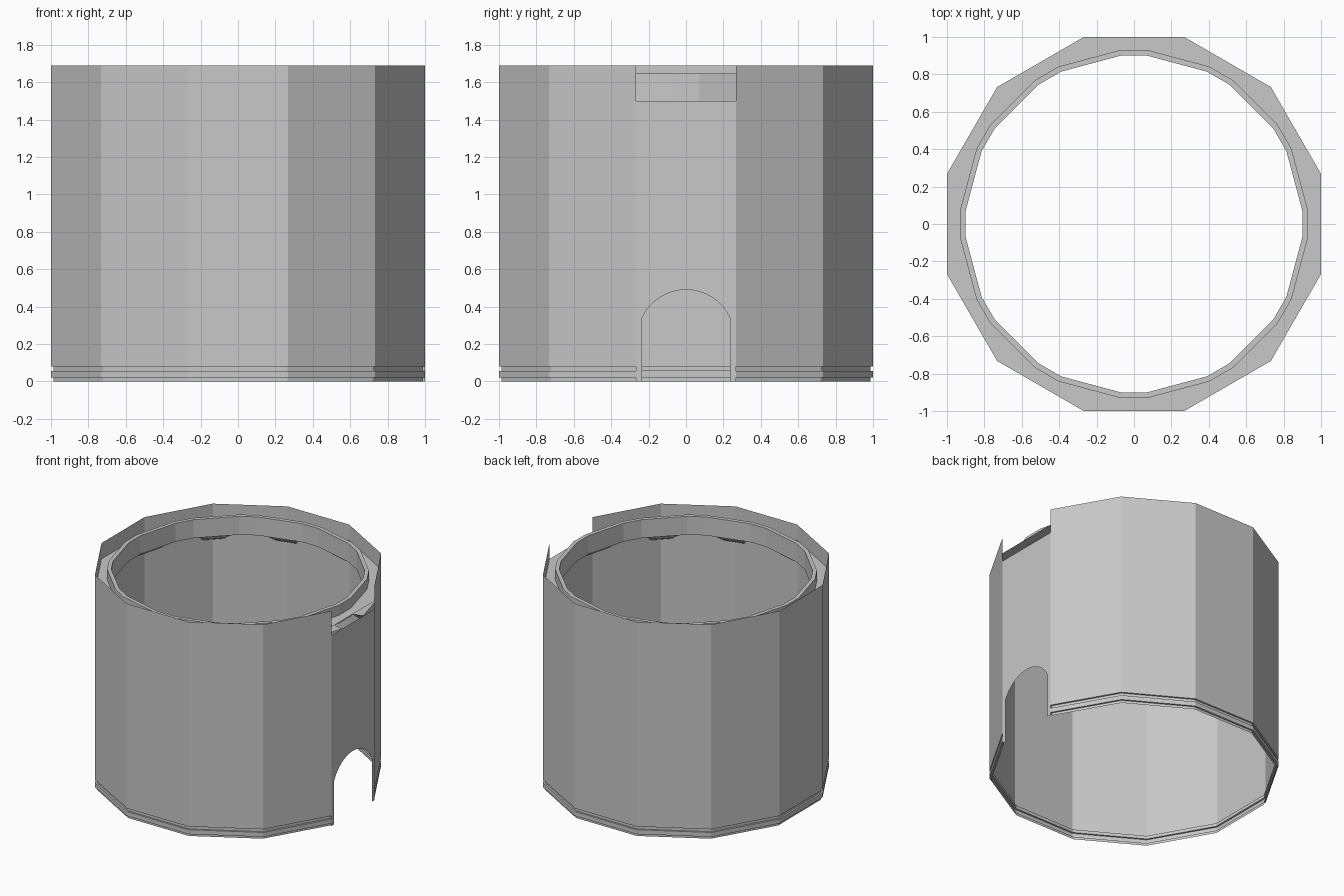
import bpy, bmesh, math
from math import radians, cos, sin, tan

if "Cube" in bpy.data.objects:
    bpy.data.objects.remove(bpy.data.objects["Cube"])

mat = bpy.data.materials.new("stone_grey")
mat.diffuse_color = (0.58, 0.58, 0.58, 1)
mat.use_nodes = True
mat.node_tree.nodes["Principled BSDF"].inputs["Base Color"].default_value = mat.diffuse_color

SIDE = radians(30)
HALF = tan(radians(15))          # half width of one wall side (apothem 1)
TOP, NOTCH, FLOOR, LIP = 1.69, 1.50, 1.565, 1.645


def make(name, faces, recalc=False):
    """Mesh object from a list of point loops."""
    bm = bmesh.new()
    for f in faces:
        bm.faces.new([bm.verts.new(p) for p in f])
    bmesh.ops.remove_doubles(bm, verts=bm.verts, dist=0.0005)
    if recalc:
        bmesh.ops.recalc_face_normals(bm, faces=bm.faces)
    me = bpy.data.meshes.new(name)
    bm.to_mesh(me)
    bm.free()
    me.materials.append(mat)
    ob = bpy.data.objects.new(name, me)
    bpy.context.collection.objects.link(ob)
    return ob


def polar(r, a, z):
    return (r * cos(a), r * sin(a), z)


# Outer wall: eleven sides with two grooves at the foot
G = 0.987
profile = [(G, 0), (G, 0.02), (1, 0.02), (1, 0.055), (G, 0.055), (G, 0.08), (1, 0.08), (1, TOP)]
R = 1 / cos(SIDE / 2)
faces = []
for k in range(1, 12):
    a, b = (k - 0.5) * SIDE, (k + 0.5) * SIDE
    for (r0, z0), (r1, z1) in zip(profile, profile[1:]):
        faces.append([polar(R * r0, a, z0), polar(R * r0, b, z0),
                      polar(R * r1, b, z1), polar(R * r1, a, z1)])
# groove ends beside the door side
for s in (-1, 1):
    for z0, z1 in ((0, 0.02), (0.055, 0.08)):
        a = s * SIDE / 2
        faces.append([polar(R * r, a, z) for r, z in ((G, z0), (1, z0), (1, z1), (G, z1))][::s])
make("outer_wall", faces)

# Door side: arched opening at the foot, parapet left out above the notch
DW, SPRING, RISE = 0.235, 0.34, 0.15
ar = (DW**2 + RISE**2) / (2 * RISE)
span = math.asin(DW / ar)
N = 16
arch = [(1, ar * sin(t), SPRING + RISE - ar + ar * cos(t))
        for t in (-span + 2 * span * i / N for i in range(N + 1))]
make("door_side", [[(1, -HALF, 0), (1, -DW, 0)] + arch +
                   [(1, DW, 0), (1, HALF, 0), (1, HALF, NOTCH), (1, -HALF, NOTCH)]])

# Angles shared by the floor and the inner ring (corners bevelled)
BEV = radians(4.45)
angles = [k * SIDE + d for k in range(12) for d in (-BEV, BEV, SIDE / 2)]


def ring_r(a, r):
    """Radius of the bevelled inner polygon whose corners have radius r."""
    d = abs((a + SIDE / 2) % SIDE - SIDE / 2)
    return r if d < BEV + 0.001 else r * cos(SIDE / 2 - BEV)


def wall_r(a):
    d = (a + SIDE / 2) % SIDE - SIDE / 2
    return 1 / cos(d)


pairs = list(zip(angles, angles[1:] + [angles[0] + 2 * math.pi]))

# Walkway floor between ring and wall
make("walkway_floor", [[polar(ring_r(a, 0.93), a, FLOOR), polar(wall_r(a), a, FLOOR),
                        polar(wall_r(b), b, FLOOR), polar(ring_r(b, 0.93), b, FLOOR)]
                       for a, b in pairs])

# Inner kerb ring
section = [(0.903, NOTCH), (0.933, NOTCH), (0.933, FLOOR), (0.933, LIP),
           (0.903, LIP), (0.903, FLOOR)]
faces = []
for a, b in pairs:
    for (r0, z0), (r1, z1) in zip(section, section[1:] + section[:1]):
        faces.append([polar(ring_r(a, r0), a, z0), polar(ring_r(b, r0), b, z0),
                      polar(ring_r(b, r1), b, z1), polar(ring_r(a, r1), a, z1)])
make("inner_ring", faces, True)

# Brackets under the walkway at every wall corner
faces = []
for k in range(12):
    c = (k + 0.5) * SIDE

    def at(r, w, z):
        return (r * cos(c) - w * sin(c), r * sin(c) + w * cos(c), z)

    def wall(w, z):
        return at(R - abs(w) * tan(SIDE / 2) - 0.004, w, z)

    wt, wb, zb = 0.13, 0.075, 1.42
    it = [at(0.91, s * wt, NOTCH) for s in (-1, 1)]
    ib = [at(0.94, s * wb, 1.46) for s in (-1, 1)]
    ot = [wall(s * wt, NOTCH) for s in (-1, 1)]
    ob = [wall(s * wb, zb) for s in (-1, 1)]
    faces += [[it[0], it[1], ib[1], ib[0]], [ib[0], ib[1], ob[1], ob[0]],
              [it[0], ib[0], ob[0], ot[0]], [it[1], ot[1], ob[1], ib[1]],
              [it[0], ot[0], ot[1], it[1]], [ot[0], ob[0], ob[1], ot[1]]]
make("corner_brackets", faces, True)
